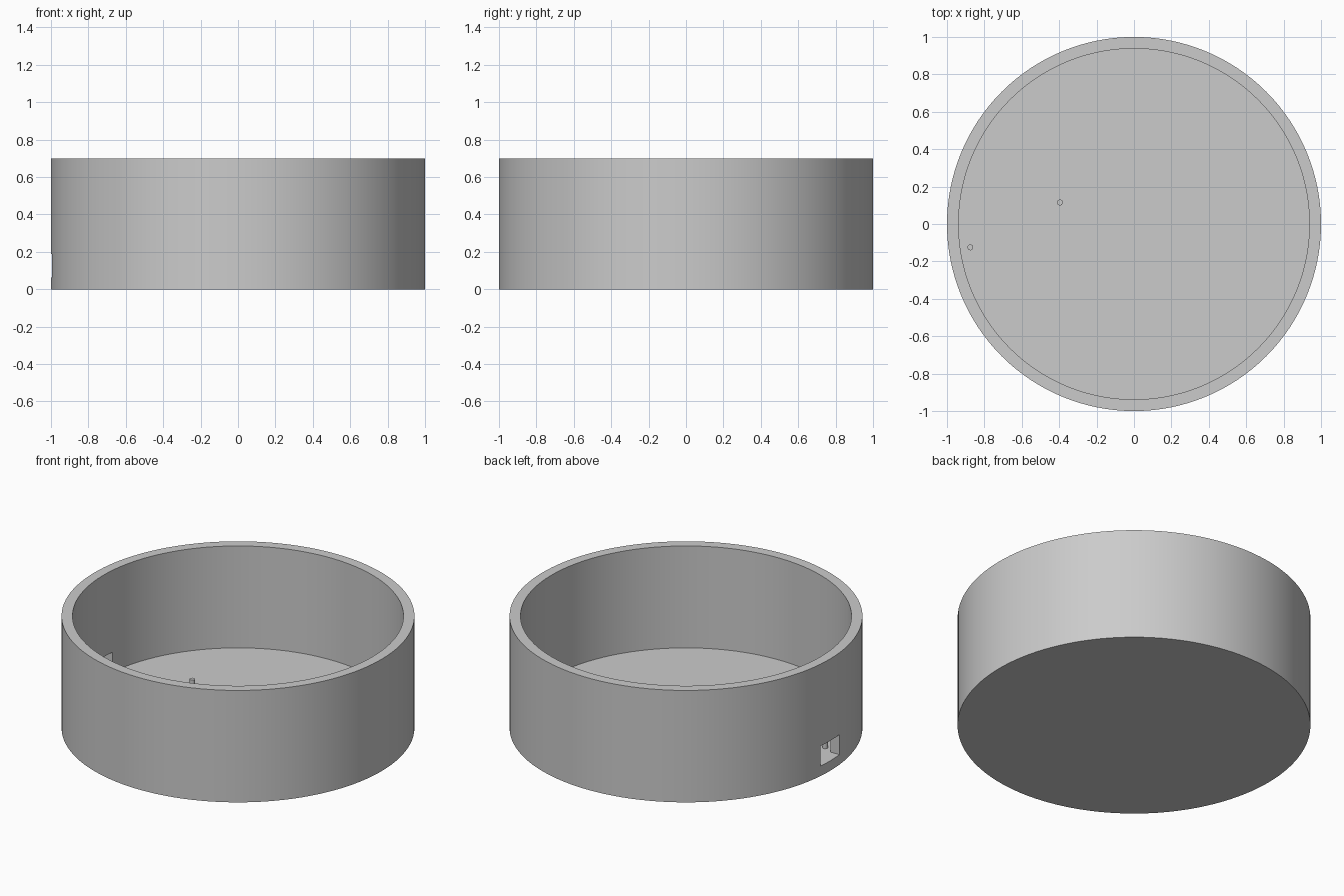
import bpy
import math

cube = bpy.data.objects.get("Cube")
if cube:
    bpy.data.objects.remove(cube, do_unlink=True)

HEIGHT, INNER, FLOOR = 0.7, 0.938, 0.0625

grey = bpy.data.materials.new("light_grey")
grey.use_nodes = True
colour = (0.6, 0.6, 0.6, 1)
grey.diffuse_color = colour
grey.node_tree.nodes["Principled BSDF"].inputs["Base Color"].default_value = colour


def cylinder(name, radius, bottom, top, x=0, y=0, sides=128):
    bpy.ops.mesh.primitive_cylinder_add(
        vertices=sides, radius=radius, depth=top - bottom,
        location=(x, y, (bottom + top) / 2))
    ob = bpy.context.object
    ob.name = name
    ob.data.materials.append(grey)
    return ob


def smooth(ob):
    bpy.ops.object.select_all(action="DESELECT")
    ob.select_set(True)
    bpy.context.view_layer.objects.active = ob
    bpy.ops.object.shade_smooth_by_angle(angle=math.radians(30))


def cut(ob, cutter):
    bpy.context.view_layer.objects.active = ob
    mod = ob.modifiers.new("cut", "BOOLEAN")
    mod.operation, mod.solver, mod.object = "DIFFERENCE", "EXACT", cutter
    bpy.ops.object.modifier_apply(modifier=mod.name)
    bpy.data.objects.remove(cutter, do_unlink=True)


# Round open tub
tub = cylinder("tub", 1, 0, HEIGHT)
cut(tub, cylinder("cavity_cutter", INNER, FLOOR, HEIGHT + 0.1))

# Rectangular port through the wall, level with the floor
bpy.ops.mesh.primitive_cube_add(size=1, location=(-0.98, 0, FLOOR + 0.0625))
port = bpy.context.object
port.name = "port_cutter"
port.scale = (0.2, 0.1875, 0.125)
port.data.materials.append(grey)
cut(tub, port)
smooth(tub)

# Small pegs standing on the floor
for name, x, y in (("centre_peg", -0.396, 0.115), ("port_peg", -0.875, -0.125)):
    smooth(cylinder(name, 0.0156, FLOOR - 0.01, 0.156, x, y, 32))
